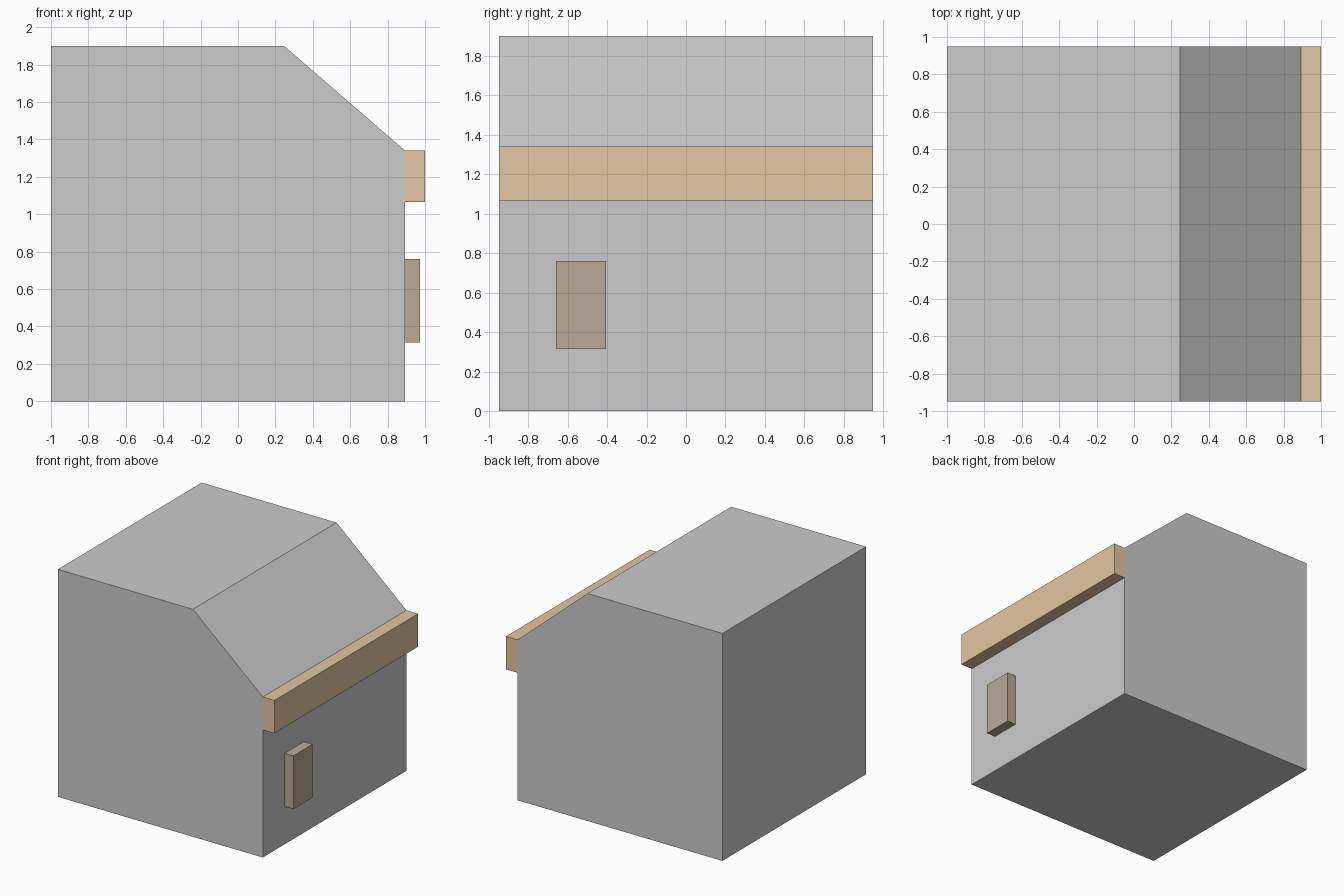
import bpy
import bmesh

if "Cube" in bpy.data.objects:
    bpy.data.objects.remove(bpy.data.objects["Cube"])

HALF_DEPTH = 0.948
WALL_X = 0.893


def extrude_profile(name, profile, y0, y1, color=None):
    """Extrude an (x, z) profile from y0 to y1 as a flat-faced solid."""
    bm = bmesh.new()
    face = bm.faces.new([bm.verts.new((x, y0, z)) for x, z in profile])
    ext = bmesh.ops.extrude_face_region(bm, geom=[face], use_keep_orig=True)
    verts = [g for g in ext["geom"] if isinstance(g, bmesh.types.BMVert)]
    bmesh.ops.translate(bm, verts=verts, vec=(0, y1 - y0, 0))
    bmesh.ops.recalc_face_normals(bm, faces=bm.faces)
    mesh = bpy.data.meshes.new(name)
    bm.to_mesh(mesh)
    bm.free()
    obj = bpy.data.objects.new(name, mesh)
    bpy.context.collection.objects.link(obj)
    if color:
        mat = bpy.data.materials.new(name + "_material")
        mat.diffuse_color = (*color, 1)
        mat.use_nodes = True
        mat.node_tree.nodes["Principled BSDF"].inputs["Base Color"].default_value = mat.diffuse_color
        mesh.materials.append(mat)
    return obj


def box(name, x0, x1, y0, y1, z0, z1, color):
    rect = [(x0, z0), (x1, z0), (x1, z1), (x0, z1)]
    return extrude_profile(name, rect, y0, y1, color)


# Main block with a sloped upper edge
extrude_profile("building_body",
                [(-1, 0), (WALL_X, 0), (WALL_X, 1.34), (0.247, 1.9), (-1, 1.9)],
                -HALF_DEPTH, HALF_DEPTH)

# Wooden beam along the foot of the slope
box("eave_beam", WALL_X, 1.0, -HALF_DEPTH, HALF_DEPTH, 1.065, 1.34,
    (0.77, 0.57, 0.36))

# Small panel on the wall
box("wall_panel", WALL_X, 0.974, -0.66, -0.405, 0.315, 0.76,
    (0.48, 0.40, 0.32))
